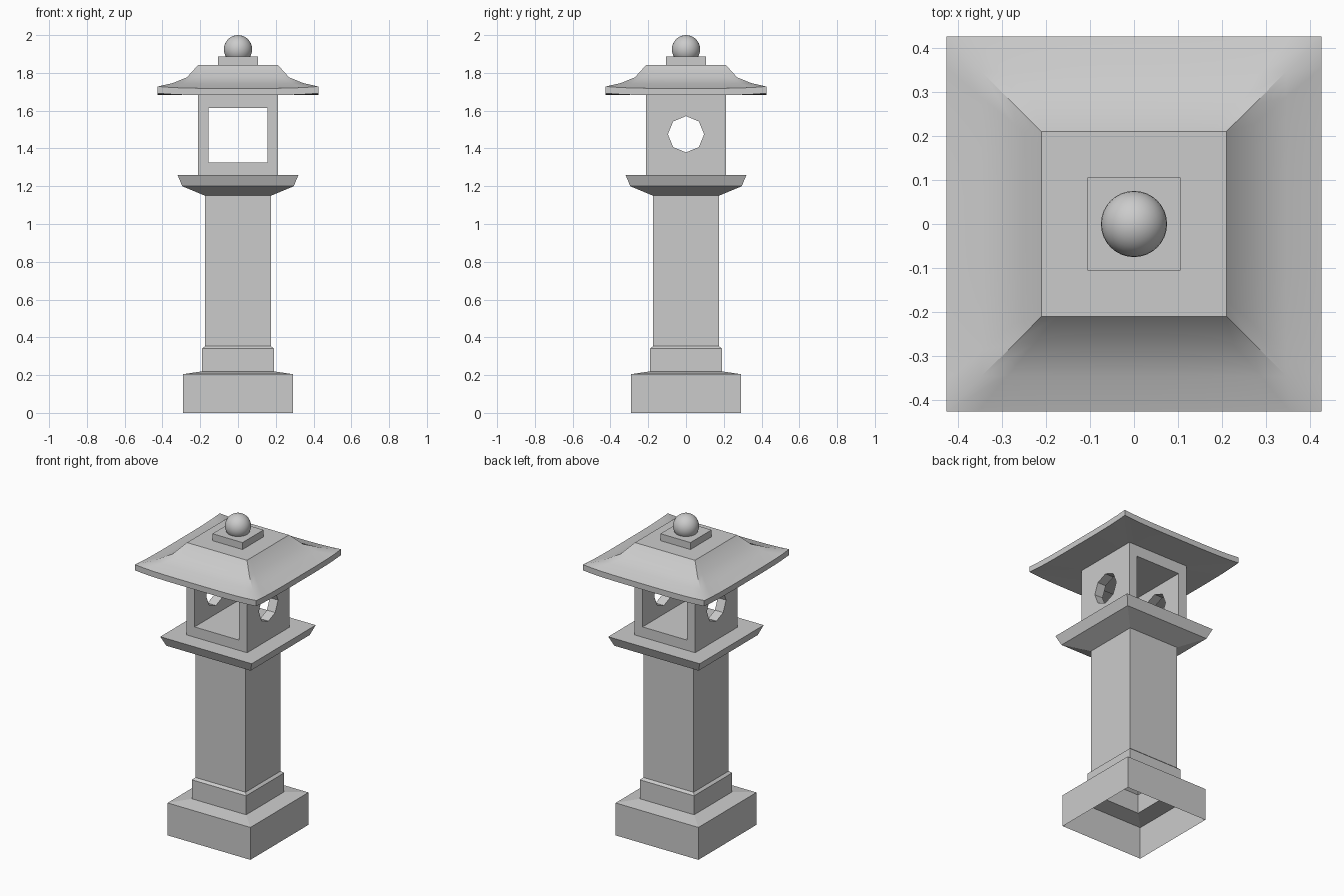
import bpy, bmesh
from math import pi

if "Cube" in bpy.data.objects:
    bpy.data.objects.remove(bpy.data.objects["Cube"])


def finish(name, bm, smooth_angle=None):
    bmesh.ops.recalc_face_normals(bm, faces=bm.faces[:])
    mesh = bpy.data.meshes.new(name)
    bm.to_mesh(mesh)
    bm.free()
    ob = bpy.data.objects.new(name, mesh)
    bpy.context.collection.objects.link(ob)
    if smooth_angle:
        bpy.ops.object.select_all(action='DESELECT')
        ob.select_set(True)
        bpy.context.view_layer.objects.active = ob
        bpy.ops.object.shade_smooth_by_angle(angle=smooth_angle)
    return ob


def square_loft(name, profile, n=1, cap_bottom=True, smooth_angle=None):
    """Loft square rings; profile rows are (half width, z, corner lift)."""
    bm = bmesh.new()
    rings = []
    for half, z, lift in profile:
        ring = []
        for side in range(4):
            for i in range(n):
                t = -1 + 2 * i / n
                x, y = ((t, -1), (1, t), (-t, 1), (-1, -t))[side]
                ring.append(bm.verts.new((x * half, y * half, z + lift * abs(t) ** 4)))
        rings.append(ring)
    for a, b in zip(rings, rings[1:]):
        for i in range(4 * n):
            j = (i + 1) % (4 * n)
            bm.faces.new((a[i], a[j], b[j], b[i]))
    bm.faces.new(rings[-1])
    if cap_bottom:
        bm.faces.new(rings[0])
    ob = finish(name, bm, smooth_angle)
    if not cap_bottom:
        # open shell: make sure normals point outward
        me = ob.data
        if me.polygons[-1].normal.z < 0:
            me.flip_normals()
    return ob


def box(name, half, z0, z1):
    return square_loft(name, [(half, z0, 0), (half, z1, 0)])


# Base, stepped foot, shaft and flared platform: hollow, open underneath
square_loft("pedestal", [
    (0.29, 0, 0), (0.29, 0.205, 0), (0.19, 0.22, 0), (0.19, 0.34, 0),
    (0.175, 0.353, 0), (0.175, 1.15, 0), (0.295, 1.2, 0), (0.32, 1.26, 0)],
    cap_bottom=False)

# Light chamber with square windows front/back and octagons left/right
chamber = box("light_chamber", 0.213, 1.26, 1.70)

bm = bmesh.new()
bmesh.ops.create_cube(bm, size=1)
for v in bm.verts:
    v.co = (v.co.x * 0.31, v.co.y * 1.0, v.co.z * 0.29 + 1.47)
square_cutter = finish("square_window_cutter", bm)

bpy.ops.mesh.primitive_cylinder_add(vertices=8, radius=0.096, depth=1,
                                    location=(0, 0, 1.475), rotation=(0, pi / 2, 0))
round_cutter = bpy.context.object
round_cutter.name = "octagon_window_cutter"

for cutter in (square_cutter, round_cutter):
    cutter.hide_render = True
    mod = chamber.modifiers.new(cutter.name, 'BOOLEAN')
    mod.operation = 'DIFFERENCE'
    mod.solver = 'EXACT'
    mod.object = cutter
    bpy.context.view_layer.objects.active = chamber
    bpy.ops.object.modifier_apply(modifier=mod.name)
    bpy.data.objects.remove(cutter)

# Roof with gently lifted corners and a steep upper band
square_loft("roof", [
    (0.20, 1.686, 0), (0.425, 1.682, 0.01), (0.425, 1.718, 0.01),
    (0.345, 1.742, 0.004), (0.27, 1.777, 0), (0.21, 1.843, 0)],
    n=12, smooth_angle=0.5)

# Finial: square cap and ball
box("finial_cap", 0.105, 1.84, 1.887)
bpy.ops.mesh.primitive_uv_sphere_add(segments=32, ring_count=16, radius=0.075,
                                     location=(0, 0, 1.925))
bpy.context.object.name = "finial_ball"
bpy.ops.object.shade_smooth()
